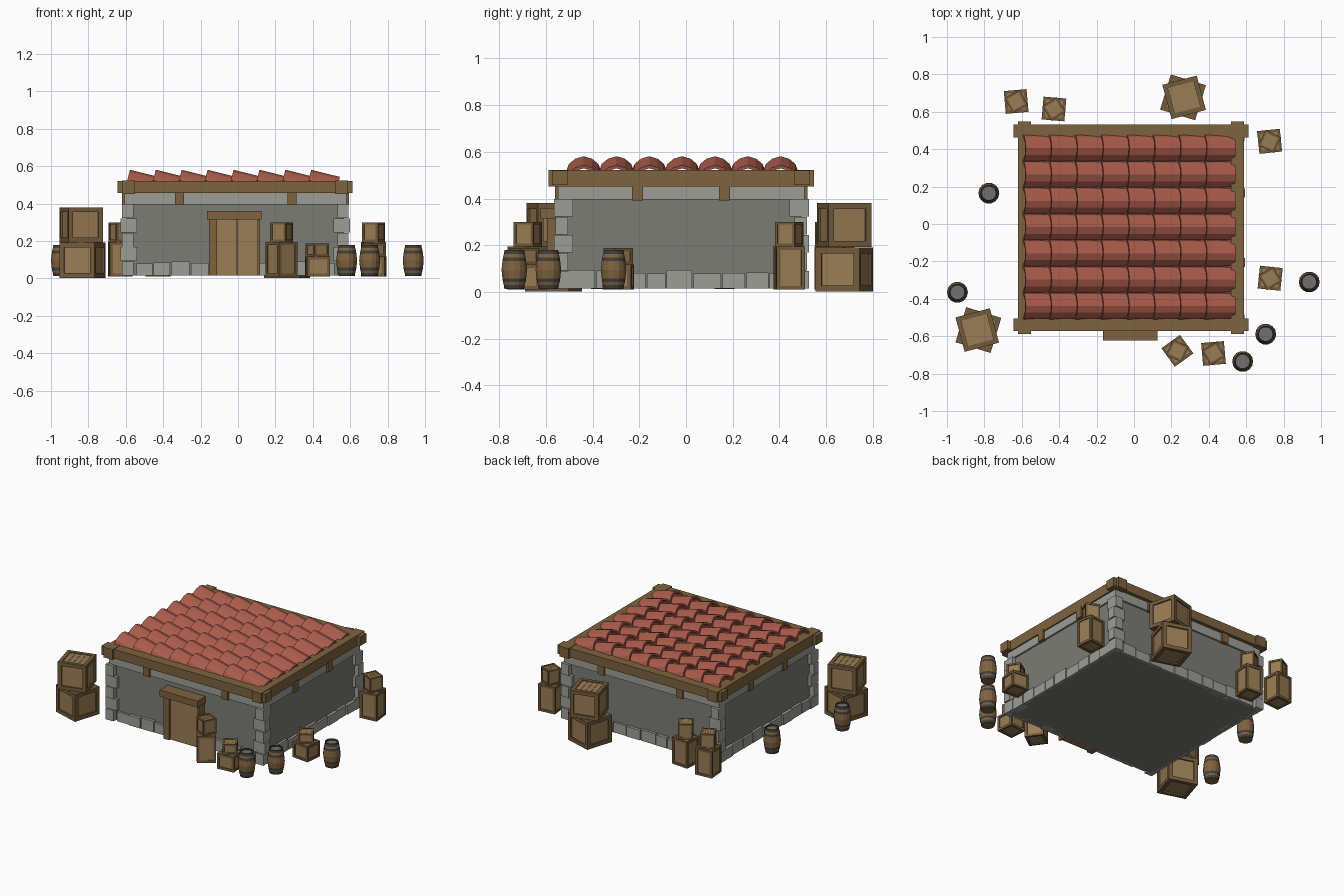
import bpy, bmesh, math, random
from mathutils import Matrix, Vector

if "Cube" in bpy.data.objects:
    bpy.data.objects.remove(bpy.data.objects["Cube"])

random.seed(4)

def mat(name, r, g, b):
    m = bpy.data.materials.new(name)
    m.diffuse_color = (r, g, b, 1)
    m.use_nodes = True
    m.node_tree.nodes["Principled BSDF"].inputs["Base Color"].default_value = m.diffuse_color
    return m

WALL = mat("wall_grey", .20, .20, .18)
STONE = mat("stone_grey", .34, .34, .31)
BEAM = mat("beam_wood", .21, .125, .05)
PLANK = mat("plank_wood", .32, .205, .09)
FRAME = mat("frame_wood", .17, .105, .045)
TILE = mat("clay_tile", .40, .105, .07)
IRON = mat("iron", .05, .05, .045)
LID = mat("barrel_lid", .16, .16, .16)
STAVE = mat("stave_wood", .22, .125, .05)

def box(bm, x0, x1, y0, y1, z0, z1, mi=0):
    """Add an axis-aligned box given by its limits."""
    m = Matrix.Translation(((x0+x1)/2, (y0+y1)/2, (z0+z1)/2)) @ \
        Matrix.Diagonal((abs(x1-x0), abs(y1-y0), abs(z1-z0), 1))
    vs = bmesh.ops.create_cube(bm, size=1, matrix=m)["verts"]
    for f in {f for v in vs for f in v.link_faces}:
        f.material_index = mi

def finish(bm, name, mats, loc=(0, 0, 0), rot=0):
    bmesh.ops.recalc_face_normals(bm, faces=bm.faces)
    me = bpy.data.meshes.new(name)
    bm.to_mesh(me)
    bm.free()
    for m in mats:
        me.materials.append(m)
    ob = bpy.data.objects.new(name, me)
    ob.location = loc
    ob.rotation_euler.z = math.radians(rot)
    bpy.context.collection.objects.link(ob)
    return ob

# Wall limits
X0, X1, Y0, Y1, ZB = -.595, .567, -.535, .495, .015

bm = bmesh.new()
box(bm, X0, X1, Y0, Y1, ZB, .47)
finish(bm, "walls", [WALL])

# Light band under the beams
bm = bmesh.new()
box(bm, X0-.012, X1+.012, Y0-.012, Y1+.012, .395, .458)
finish(bm, "wall_top_band", [STONE])

# Stacked corner stones, alternating long and short
bm = bmesh.new()
for cx, sx in ((-.627, 1), (.599, -1)):
    for cy, sy in ((-.566, 1), (.526, -1)):
        for i in range(5):
            lx, ly = (.088, .062) if i % 2 else (.068, .082)
            ox, oy = (0, .008) if i % 2 else (.008, 0)
            z = ZB + i*.077
            box(bm, cx+sx*ox, cx+sx*lx, cy+sy*oy, cy+sy*ly, z, z+.075)
finish(bm, "corner_stones", [STONE])

# Foundation stones along each wall
bm = bmesh.new()
def stone_row(a, b, put):
    n = round((b-a)/.105)
    w = (b-a)/n
    cuts = [a] + [a+i*w+random.uniform(-.012, .012) for i in range(1, n)] + [b]
    for p, q in zip(cuts, cuts[1:]):
        put(p+.003, q-.003, random.uniform(.078, .094), random.uniform(.014, .022))
front = lambda p, q, h, o: box(bm, p, q, Y0-o, Y0+.03, ZB, h)
stone_row(-.545, -.155, front)
stone_row(.115, .52, front)
stone_row(-.545, .52, lambda p, q, h, o: box(bm, p, q, Y1-.03, Y1+o, ZB, h))
stone_row(-.505, .465, lambda p, q, h, o: box(bm, X0-o, X0+.03, p, q, ZB, h))
stone_row(-.505, .465, lambda p, q, h, o: box(bm, X1-.03, X1+o, p, q, ZB, h))
finish(bm, "foundation_stones", [STONE])

# Crossed roof beams
bm = bmesh.new()
for y in (-.539, .497):
    box(bm, -.645, .612, y-.034, y+.034, .457, .52)
for x in (-.585, .553):
    box(bm, x-.035, x+.035, -.588, .548, .452, .523)
finish(bm, "roof_beams", [BEAM])

# Short blocks supporting the beams
bm = bmesh.new()
for x in (-.313, .289):
    for y in (Y0, Y1):
        box(bm, x-.024, x+.024, y-.026, y+.026, .392, .465)
for y in (-.207, .165):
    for x in (X0, X1):
        box(bm, x-.026, x+.026, y-.024, y+.024, .392, .465)
finish(bm, "beam_blocks", [BEAM])

bm = bmesh.new()
box(bm, -.58, .55, -.53, .49, .46, .508)
finish(bm, "roof_deck", [BEAM])

# Arched roof tiles, each tilted over the next
OUTER = [(-.072, -.058), (-.063, -.034), (-.036, -.011), (0, 0),
         (.036, -.011), (.063, -.034), (.072, -.058)]
PROFILE = OUTER + [(y*.82, z*.82-.014) for y, z in reversed(OUTER)]
bm = bmesh.new()
tilt = Matrix.Rotation(math.radians(14), 4, 'Y')
for r in range(7):
    for c in range(8):
        base = Vector((-.578+c*.1385, -.438+r*.1405, .581))
        a, b = [[bm.verts.new(base + tilt @ Vector((x, y, z))) for y, z in PROFILE]
                for x in (0, .158)]
        n = len(PROFILE)
        h = n//2
        for i in range(n):
            j = (i+1) % n
            bm.faces.new((a[i], a[j], b[j], b[i]))
        for ring in (a, b):
            for i in range(h-1):
                bm.faces.new((ring[i], ring[i+1], ring[n-2-i], ring[n-1-i]))
finish(bm, "roof_tiles", [TILE])

# Door with posts, planks and lintel
bm = bmesh.new()
box(bm, -.155, -.113, Y0-.06, Y0+.02, ZB, .32)
box(bm, .105, .118, Y0-.06, Y0+.02, ZB, .32)
box(bm, -.165, .125, -.622, Y0+.02, .315, .36)
finish(bm, "door_frame", [BEAM])
bm = bmesh.new()
for i in range(4):
    x = -.113 + i*.0545
    box(bm, x+.0008, x+.0537, Y0-.045, Y0+.01, ZB, .317)
finish(bm, "door_planks", [PLANK])

def crate(name, x, y, z, s, h, rot):
    """Planked core with bars along all twelve edges."""
    bm = bmesh.new()
    r, t, d = s/2, s*.13, s*.05
    box(bm, -r+d, r-d, -r+d, r-d, d, h-d)
    for i in range(4):                               # lid slats
        w = (s-2*t)/4
        box(bm, -r+t+i*w+.001, -r+t+(i+1)*w-.001, -r+t, r-t, h-d-.001, h-d*.5)
    for u in (-1, 1):
        for v in (-1, 1):
            box(bm, u*r, u*(r-t), v*r, v*(r-t), 0, h, 1)
        for z0, z1 in ((0, t), (h-t, h)):
            box(bm, -r+t, r-t, u*r, u*(r-t), z0, z1, 1)
            box(bm, u*r, u*(r-t), -r+t, r-t, z0, z1, 1)
    finish(bm, name, [PLANK, FRAME], (x, y, z), rot)

# Two stacks of large crates
for n, (x, y) in enumerate(((-.832, -.567), (.262, .677))):
    crate(f"large_crate_lower_{n}", x, y, .003, .196, .188, -17)
    crate(f"large_crate_upper_{n}", x-.006+n*.012, y, .193, .19, .187, 15)

# Stacks of small crates: x, y, lower height, lower turn, upper turn
SMALL = [(-.63, .655, .185, 5, 28), (-.428, .615, .185, -5, 32), (.725, .442, .185, 6, -25),
         (.232, -.678, .185, 36, -25), (.425, -.692, .108, 5, 30), (.728, -.29, .108, -6, 32)]
for n, (x, y, h, ra, rb) in enumerate(SMALL):
    crate(f"small_crate_lower_{n}", x, y, .01, .122, h, ra)
    crate(f"small_crate_upper_{n}", x, y, .01+h, .092, .105 if h > .15 else .07, rb)

# Barrels: turned profile with hoops and a recessed lid
def barrel(name, x, y):
    prof = [(0, 0, 0), (.043, 0, 1), (.046, .018, 0), (.0495, .030, 1), (.052, .046, 0),
            (.056, .083, 0), (.052, .120, 1), (.0495, .136, 0), (.046, .150, 1),
            (.043, .168, 1), (.037, .168, 1), (.037, .158, 2), (0, .158, 2)]
    bm = bmesh.new()
    N = 14
    rings = []
    for r, z, _ in prof:
        k = N if r else 1
        rings.append([bm.verts.new((r*math.cos(2*math.pi*i/N), r*math.sin(2*math.pi*i/N), z))
                      for i in range(k)])
    for (p, q), (_, _, mi) in zip(zip(rings, rings[1:]), prof):
        for i in range(N):
            j = (i+1) % N
            vs = [p[i % len(p)], p[j % len(p)], q[j % len(q)], q[i % len(q)]]
            f = bm.faces.new(list(dict.fromkeys(vs)))
            f.material_index = mi
    finish(bm, name, [STAVE, IRON, LID], (x, y, .012))

for n, (x, y) in enumerate(((-.776, .165), (-.944, -.365), (.937, -.31),
                            (.704, -.589), (.581, -.735))):
    barrel(f"barrel_{n}", x, y)
